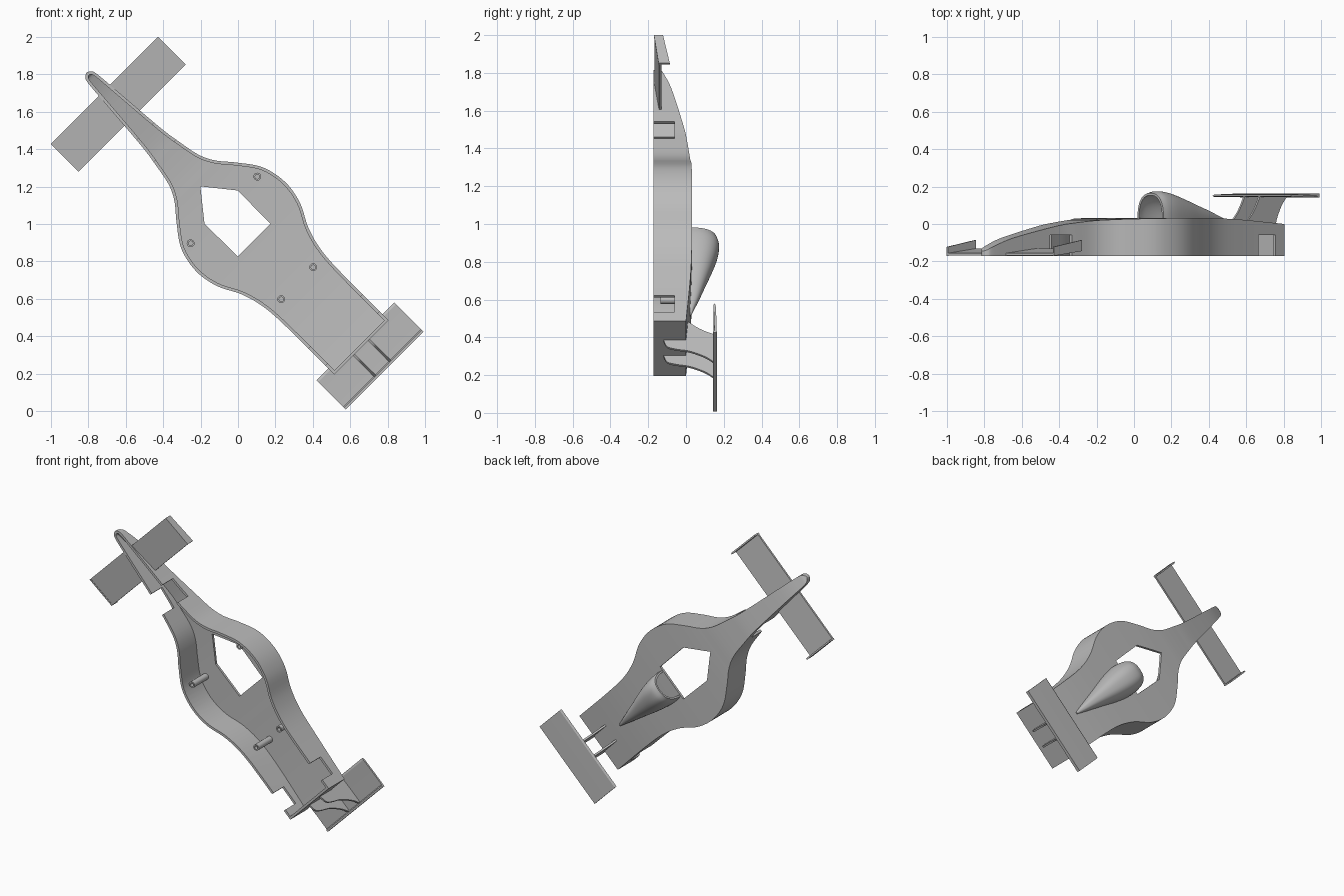
import bpy, bmesh, math
from mathutils import Matrix, Vector

cube = bpy.data.objects.get("Cube")
if cube:
    bpy.data.objects.remove(cube, do_unlink=True)

grey = bpy.data.materials.new("plain_grey")
grey.use_nodes = True
grey.diffuse_color = (0.5, 0.5, 0.5, 1)
grey.node_tree.nodes["Principled BSDF"].inputs["Base Color"].default_value = (0.5, 0.5, 0.5, 1)

# Car frame (across, nose to tail, up) laid on the diagonal of the xz plane
R = math.sqrt(0.5)
FRAME = Matrix(((R, R, 0, 0), (0, 0, 1, 0), (R, -R, 0, 1), (0, 0, 0, 1)))
FLOOR = -0.172


def loft(name, rings, cyclic=False):
    """Skin closed rings; cap the ends, or join last to first."""
    bm = bmesh.new()
    rows = [[bm.verts.new(p) for p in ring] for ring in rings]
    n = len(rows[0])
    pairs = list(zip(rows, rows[1:])) + ([(rows[-1], rows[0])] if cyclic else [])
    for a, b in pairs:
        for i in range(n):
            j = (i + 1) % n
            bm.faces.new((a[i], a[j], b[j], b[i]))
    if not cyclic:
        bm.faces.new(rows[0])
        bm.faces.new(rows[-1])
    bmesh.ops.recalc_face_normals(bm, faces=bm.faces)
    mesh = bpy.data.meshes.new(name)
    bm.to_mesh(mesh)
    bm.free()
    mesh.transform(FRAME)
    mesh.materials.append(grey)
    obj = bpy.data.objects.new(name, mesh)
    bpy.context.collection.objects.link(obj)
    return obj


def prism(name, profile, x0, x1):
    """Side profile of (along, up) points stretched across the car."""
    return loft(name, [[(x, y, z) for y, z in profile] for x in (x0, x1)])


def spline(points, steps):
    """Catmull-Rom through the points."""
    p = [Vector(q) for q in points]
    p = [p[0] * 2 - p[1]] + p + [p[-1] * 2 - p[-2]]
    out = []
    for a, b, c, d in zip(p, p[1:], p[2:], p[3:]):
        for k in range(steps):
            t = k / steps
            out.append(0.5 * (2 * b + (c - a) * t + (2 * a - 5 * b + 4 * c - d) * t**2
                              + (3 * b - a - 3 * c + d) * t**3))
    return out + [p[-2]]


def activate(obj):
    bpy.ops.object.select_all(action='DESELECT')
    obj.select_set(True)
    bpy.context.view_layer.objects.active = obj


def cut(obj, cutter):
    mod = obj.modifiers.new("cut", 'BOOLEAN')
    mod.operation = 'DIFFERENCE'
    mod.solver = 'EXACT'
    mod.object = cutter
    activate(obj)
    bpy.ops.object.modifier_apply(modifier=mod.name)
    bpy.data.objects.remove(cutter, do_unlink=True)


def smooth(obj, angle=35):
    activate(obj)
    bpy.ops.object.shade_smooth_by_angle(angle=math.radians(angle))


# Body shell: stations of (half width, along, roof height)
stations = [(0.005, -1.144, -0.145), (0.022, -1.132, -0.138), (0.034, -1.1, -0.122),
            (0.046, -0.96, -0.075), (0.07, -0.66, -0.012), (0.089, -0.53, 0.006),
            (0.113, -0.41, 0.018), (0.155, -0.325, 0.023), (0.225, -0.24, 0.027),
            (0.308, -0.12, 0.03), (0.337, 0.02, 0.032), (0.314, 0.155, 0.033),
            (0.25, 0.285, 0.032), (0.214, 0.43, 0.03), (0.205, 0.63, 0.022), (0.205, 0.933, 0)]
outer = spline(stations, 5)
WALL = 0.016


def section(w, y, top, bottom):
    return [(-w, y, bottom), (-w, y, top), (w, y, top), (w, y, bottom)]


inner = []
for i, p in enumerate(outer):
    tangent = outer[min(i + 1, len(outer) - 1)] - outer[max(i - 1, 0)]
    side = Vector((tangent.y, -tangent.x)).normalized()
    inner.append((max(p.x - WALL * side.x, 0.003), p.y - WALL * side.y, p.z - WALL))
inner = [q for q in inner if q[1] < 0.91 and q[0] > 0.004]
inner.append((0.205 - WALL, 0.933 - WALL, -WALL))

body = loft("body_shell", [section(p.x, p.y, p.z, FLOOR) for p in outer])
cut(body, loft("hollow", [section(*q, -0.3) for q in inner]))

# Cockpit opening
pentagon = [(0, -0.285), (0.126, -0.127), (0.123, 0.121), (-0.123, 0.121), (-0.126, -0.127)]
cut(body, loft("cockpit_cutter", [[(x, y, z) for x, y in pentagon] for z in (-0.1, 0.2)]))

# Axle notches through both side walls
for y0, y1 in ((-0.70, -0.555), (0.738, 0.865)):
    cut(body, prism("notch_cutter", [(y0, -0.3), (y1, -0.3), (y1, -0.06), (y0, -0.06)], -0.4, 0.4))
smooth(body, 30)

# Air scoop behind the cockpit: hollow arch tapering to the tail
BASE = 0.022
ARC = 28


def arch(w, y, h):
    pts = []
    for i in range(ARC + 1):
        a = math.pi * i / ARC
        c, s = math.cos(a), max(math.sin(a), 0)
        pts.append((math.copysign(abs(c)**0.8 * w, c), y, BASE + s**0.8 * h))
    return pts


scoop = spline([(0.099, 0.125, 0.143), (0.104, 0.17, 0.153), (0.1, 0.24, 0.145),
                (0.083, 0.34, 0.118), (0.058, 0.45, 0.083), (0.033, 0.565, 0.047),
                (0.016, 0.64, 0.02), (0.006, 0.685, 0.006)], 4)
smooth(loft("air_scoop", [arch(*p) + arch(max(p.x - 0.012, 0.001), p.y, max(p.z - 0.012, 0.001))[::-1]
                          for p in scoop]), 45)

# Hollow mounting posts under the roof
for x, y in ((0.252, -0.106), (0.121, 0.448)):
    for side in (-1, 1):
        rings = [[(side * x + r * math.cos(k * math.tau / 24), y + r * math.sin(k * math.tau / 24), z)
                  for k in range(24)]
                 for r, z in ((0.021, -0.135), (0.021, 0.02), (0.012, 0.02), (0.012, -0.135))]
        smooth(loft("mounting_post", rings, cyclic=True))

# Front wing halves with end plates
blade = [(-1.01, -0.168), (-0.8, -0.143), (-0.8, -0.131), (-1.01, -0.156)]
plate = [(-1.01, -0.17), (-0.8, -0.145), (-0.8, -0.086), (-1.01, -0.122)]
for side in (-1, 1):
    prism("front_wing", blade, side * 0.043, side * 0.4)
    prism("front_end_plate", plate, side * 0.396, side * 0.406)

# Rear wing on two swept fins
rear = [(0.887, 0.150), (0.9, 0.157), (1.0, 0.161), (1.108, 0.163),
        (1.108, 0.143), (1.096, 0.143), (1.09, 0.15), (1.0, 0.149), (0.9, 0.145)]
smooth(prism("rear_wing", rear, -0.294, 0.294), 20)
top_edge = spline([(0.79, 0.008), (0.838, 0.06), (0.87, 0.11), (0.89, 0.15)], 4)
low_edge = spline([(1.098, 0.15), (1.055, 0.1), (1.015, 0.02), (1.0, -0.05),
                   (0.98, -0.1), (0.928, -0.12)], 4)
fin = [tuple(p) for p in top_edge + low_edge] + [(0.925, -0.01)]
for side in (-1, 1):
    smooth(prism("wing_fin", fin, side * 0.051, side * 0.063))
